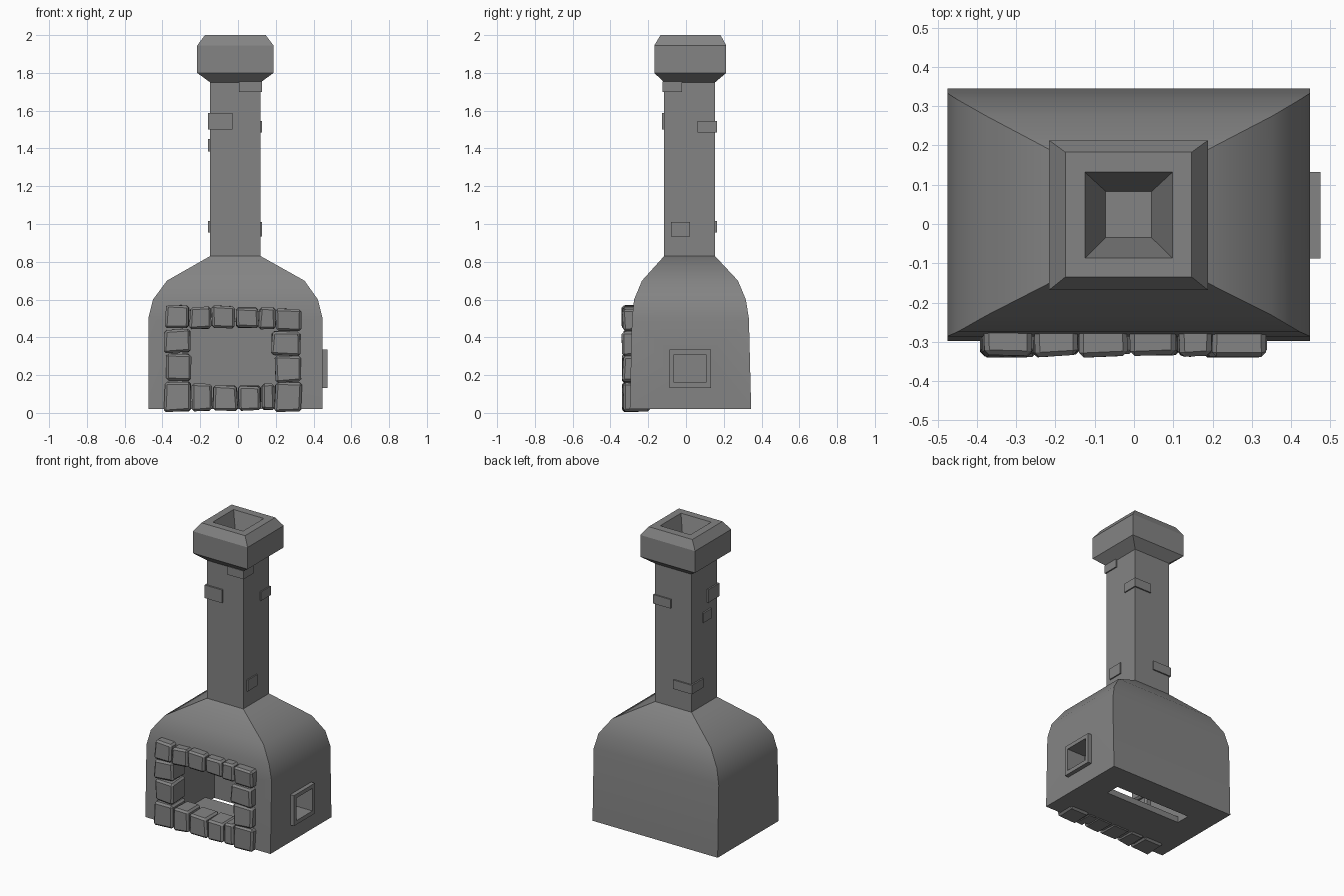
import bpy, bmesh, random
from mathutils import Vector

random.seed(4)
stone_mat = bpy.data.materials.new("stone_grey")
stone_mat.diffuse_color = (0.23, 0.23, 0.23, 1)


def finish(name, bm):
    bmesh.ops.recalc_face_normals(bm, faces=bm.faces[:])
    me = bpy.data.meshes.new(name)
    bm.to_mesh(me)
    bm.free()
    ob = bpy.data.objects.new(name, me)
    bpy.context.collection.objects.link(ob)
    me.materials.append(stone_mat)
    return ob


def loft(name, rings):
    """Closed stack of rectangles: (z, x0, x1, y0, y1)."""
    bm = bmesh.new()
    loops = [[bm.verts.new(p) for p in
              ((x0, y0, z), (x1, y0, z), (x1, y1, z), (x0, y1, z))]
             for z, x0, x1, y0, y1 in rings]
    for a, b in zip(loops, loops[1:]):
        for i in range(4):
            j = (i + 1) % 4
            bm.faces.new((a[i], a[j], b[j], b[i]))
    bm.faces.new(loops[0][::-1])
    bm.faces.new(loops[-1])
    return finish(name, bm)


def box(name, x0, x1, y0, y1, z0, z1):
    return loft(name, [(z0, x0, x1, y0, y1), (z1, x0, x1, y0, y1)])


def cut(ob, x0, x1, y0, y1, z0, z1):
    cutter = box("cutter", x0, x1, y0, y1, z0, z1)
    mod = ob.modifiers.new("cut", 'BOOLEAN')
    mod.operation = 'DIFFERENCE'
    mod.solver = 'EXACT'
    mod.object = cutter
    bpy.context.view_layer.objects.active = ob
    bpy.ops.object.modifier_apply(modifier=mod.name)
    bpy.data.objects.remove(cutter)


# Oven body with rounded shoulders
body = loft("oven_body", [
    (0.02, -0.475, 0.448, -0.298, 0.345),
    (0.50, -0.475, 0.448, -0.286, 0.333),
    (0.60, -0.450, 0.423, -0.275, 0.317),
    (0.70, -0.376, 0.352, -0.233, 0.275),
    (0.83, -0.148, 0.120, -0.116, 0.154)])
cut(body, -0.29, 0.27, -0.40, 0.165, 0.06, 0.48)     # firebox
cut(body, -0.29, 0.27, 0.07, 0.165, -0.1, 0.2)       # slot in the floor
cut(body, 0.34, 0.60, -0.063, 0.106, 0.16, 0.31)     # side opening

for o in bpy.context.selected_objects:
    o.select_set(False)
body.select_set(True)
bpy.context.view_layer.objects.active = body
bpy.ops.object.shade_smooth_by_angle(angle=0.52)

# Frame around the side opening
frame = box("side_opening_frame", 0.42, 0.475, -0.088, 0.132, 0.133, 0.336)
cut(frame, 0.30, 0.60, -0.063, 0.106, 0.16, 0.31)

# Chimney shaft and hollow cap
box("chimney_shaft", -0.148, 0.12, -0.116, 0.154, 0.825, 1.76)
loft("chimney_cap", [
    (1.75, -0.148, 0.120, -0.116, 0.154),
    (1.80, -0.216, 0.188, -0.168, 0.213),
    (1.945, -0.216, 0.188, -0.168, 0.213),
    (2.00, -0.175, 0.147, -0.135, 0.183),
    (2.00, -0.125, 0.098, -0.087, 0.132),
    (1.82, -0.072, 0.045, -0.035, 0.083)])

# Bricks standing proud of the shaft
bricks = [
    (-0.158, -0.03, -0.127, -0.01, 1.50, 1.587),
    (0.0, 0.128, 0.06, 0.163, 1.485, 1.545),
    (-0.158, -0.10, -0.045, 0.04, 1.385, 1.45),
    (-0.158, -0.02, 0.04, 0.163, 0.955, 1.015),
    (0.08, 0.128, -0.08, 0.022, 0.935, 1.01),
    (0.005, 0.128, -0.125, -0.02, 1.70, 1.755)]
for i, b in enumerate(bricks):
    box(f"chimney_brick_{i + 1}", *b)

# Rough stones around the mouth: x0, x1, z0, z1
stones = [
    (-0.385, -0.258, 0.45, 0.57), (-0.255, -0.145, 0.445, 0.56),
    (-0.14, -0.02, 0.45, 0.565), (-0.012, 0.108, 0.45, 0.56),
    (0.112, 0.20, 0.445, 0.56), (0.203, 0.335, 0.437, 0.55),
    (-0.39, -0.252, 0.32, 0.443), (-0.38, -0.252, 0.172, 0.315),
    (0.178, 0.333, 0.305, 0.433), (0.198, 0.335, 0.163, 0.30),
    (-0.39, -0.248, 0.008, 0.167), (0.195, 0.338, 0.008, 0.157),
    (-0.244, -0.14, 0.01, 0.153), (-0.134, -0.004, 0.015, 0.145),
    (0.0, 0.122, 0.015, 0.145), (0.124, 0.193, 0.015, 0.153)]
for i, (x0, x1, z0, z1) in enumerate(stones):
    ob = box(f"mouth_stone_{i + 1}", x0, x1, -0.338, -0.19, z0, z1)
    bm = bmesh.new()
    bm.from_mesh(ob.data)
    for v in bm.verts:
        if v.co.y < -0.3:
            v.co += Vector((random.uniform(-.006, .006), random.uniform(-.004, .008),
                            random.uniform(-.006, .006)))
    bmesh.ops.bevel(bm, geom=bm.edges[:], offset=0.012, segments=1,
                    affect='EDGES', clamp_overlap=True)
    for v in bm.verts:
        v.co.z = max(v.co.z, 0.0)
    bm.to_mesh(ob.data)
    bm.free()
